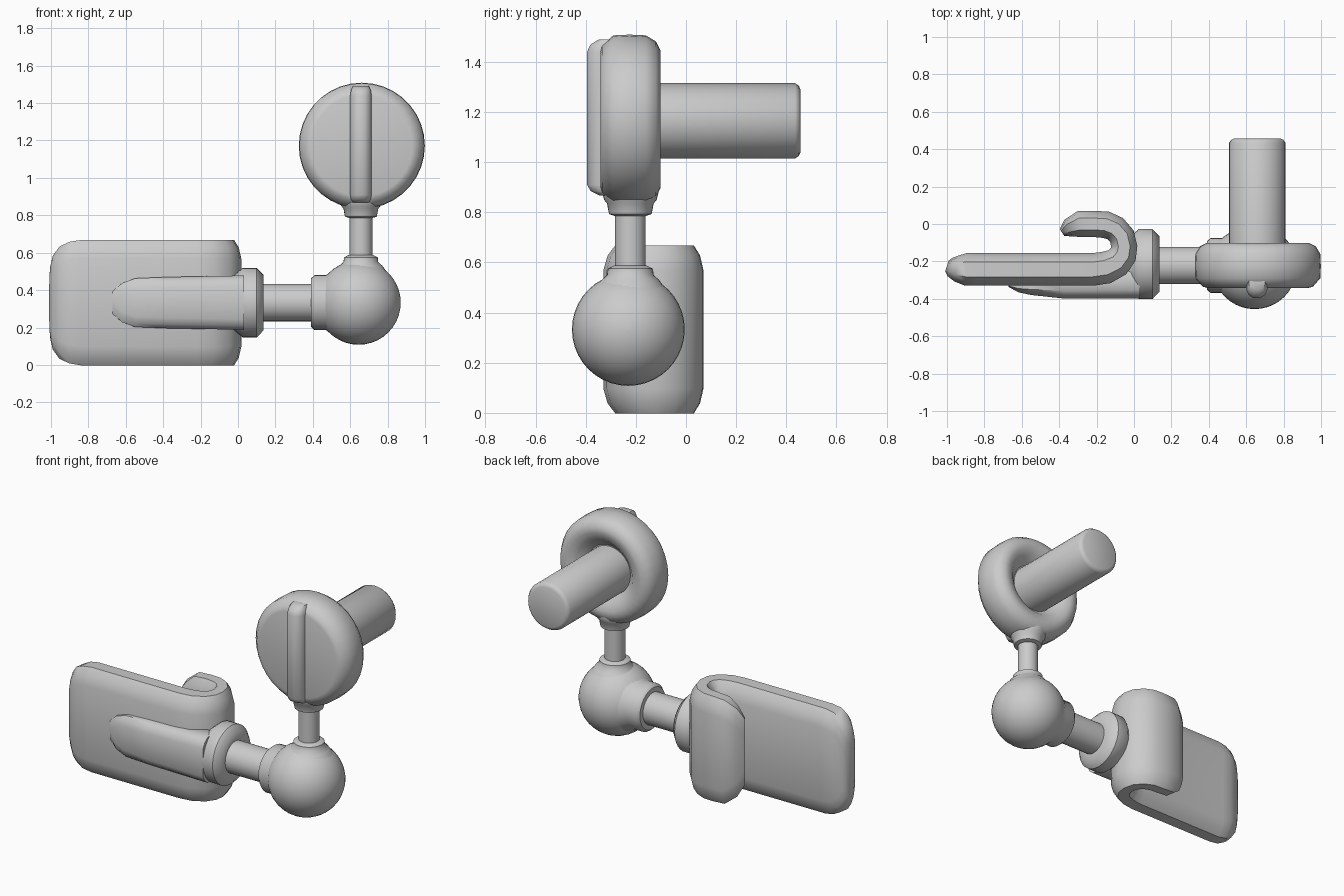
import bpy, bmesh
from math import cos, sin, pi
from mathutils import Vector

if "Cube" in bpy.data.objects:
    bpy.data.objects.remove(bpy.data.objects["Cube"])


def finish(name, bm, angle=45):
    bmesh.ops.recalc_face_normals(bm, faces=bm.faces)
    me = bpy.data.meshes.new(name)
    bm.to_mesh(me)
    bm.free()
    ob = bpy.data.objects.new(name, me)
    bpy.context.collection.objects.link(ob)
    bpy.ops.object.select_all(action='DESELECT')
    ob.select_set(True)
    bpy.context.view_layer.objects.active = ob
    bpy.ops.object.shade_smooth_by_angle(angle=angle * pi / 180)
    return ob


def loft(bm, rings):
    rings = [[bm.verts.new(p) for p in r] for r in rings]
    n = len(rings[0])
    for a, b in zip(rings, rings[1:]):
        for i in range(n):
            j = (i + 1) % n
            bm.faces.new((a[i], a[j], b[j], b[i]))
    bm.faces.new(rings[0])
    bm.faces.new(rings[-1])


def lathe(name, axis, centre, profile, seg=32):
    """Turn (position, radius) pairs around a line parallel to the given axis."""
    bm = bmesh.new()
    k = 'xyz'.index(axis)
    rings = []
    for pos, r in profile:
        ring = []
        for i in range(seg):
            a = 2 * pi * i / seg
            p = [0, 0, 0]
            p[k] = pos
            p[(k + 1) % 3] = centre[0] + r * cos(a)
            p[(k + 2) % 3] = centre[1] + r * sin(a)
            ring.append(p)
        rings.append(ring)
    loft(bm, rings)
    return finish(name, bm)


def strip(name, path, z, chamfer, inset):
    """Sweep a chamfered slab along (x, y, half thickness, half height) points."""
    bm = bmesh.new()
    pts = [Vector(p[:2]) for p in path]
    rings = []
    for i, (x, y, t, h) in enumerate(path):
        d = (pts[min(i + 1, len(pts) - 1)] - pts[max(i - 1, 0)]).normalized()
        n = Vector((-d.y, d.x))
        s, c = t * inset, h - chamfer
        section = [(t, c), (t * .8, h - chamfer * .4), (s, h), (-s, h), (-t * .8, h - chamfer * .4), (-t, c)]
        section += [(-u, -v) for u, v in section]
        rings.append([(x + n.x * u, y + n.y * u, z + v) for u, v in section])
    loft(bm, rings)
    return finish(name, bm)


Y, Z = -.222, .333     # line of the horizontal rod
X = .657               # line of the upright rod

# plate that curls back into a hook
strip('hooked_plate', [
    (-1, -.225, .03, .19), (-.985, -.23, .05, .25), (-.95, -.238, .07, .3),
    (-.9, -.243, .087, .325), (-.84, -.243, .087, .335), (-.22, -.243, .087, .335),
    (-.15, -.233, .087, .335), (-.09, -.205, .08, .335), (-.06, -.165, .075, .335),
    (-.052, -.12, .07, .335), (-.065, -.065, .07, .335), (-.1, -.025, .07, .335),
    (-.15, -.004, .072, .335), (-.21, 0, .07, .335), (-.29, 0, .07, .33),
    (-.35, -.022, .05, .28), (-.385, -.045, .022, .21)], Z, .1, .45)

# tapered front arm and its end collar
strip('front_arm', [
    (-.67, -.325, .012, .06), (-.62, -.325, .04, .105), (-.55, -.32, .06, .13),
    (-.38, -.315, .083, .137), (.03, -.305, .093, .145)], Z, .055, .5)
lathe('arm_collar', 'x', (Y + .008, Z), [
    (-.06, .12), (-.03, .14), (0, .165), (.025, .186), (.1, .186), (.135, .15), (.135, .09)])
lathe('horizontal_rod', 'x', (Y, Z), [(.05, .1), (.5, .1)])

# ball joint with sockets for both rods
lathe('ball_joint', 'x', (-.23, Z), [
    (.645 - .225 * cos(pi * i / 20), max(.002, .225 * sin(pi * i / 20))) for i in range(21)], 40)
lathe('ball_side_collar', 'x', (Y, Z), [
    (.39, .1), (.39, .13), (.41, .147), (.47, .147), (.51, .175), (.56, .18)])
lathe('ball_top_collar', 'z', (X, Y), [
    (.48, .15), (.53, .115), (.55, .093), (.575, .09), (.588, .065)])
lathe('upright_rod', 'z', (X, Y), [(.45, .061), (.95, .061)])
lathe('head_collar', 'z', (X, Y), [
    (.785, .06), (.793, .085), (.835, .093), (.85, .105), (.89, .115), (.93, .1)])

# round head, hollowed at the back around the peg
lathe('round_head', 'y', (1.172, X + .005), [
    (-.342, .27), (-.335, .295), (-.29, .334), (-.225, .337), (-.16, .334),
    (-.12, .31), (-.102, .275), (-.102, .245), (-.12, .2), (-.17, .15)], 36)
lathe('back_peg', 'y', (1.165, X + .002), [
    (-.22, .15), (.435, .15), (.45, .14), (.457, .125)])

# raised bar across the front of the head
bm = bmesh.new()
rings = []
for z, s in ((.868, .5), (.885, .85), (.91, 1), (1.44, 1), (1.47, .85), (1.49, .5)):
    rings.append([(X + u * (.5 + .5 * s), -.3 - v * s, z) for u, v in (
        (-.057, 0), (-.057, .05), (-.045, .078), (-.02, .095),
        (.02, .095), (.045, .078), (.057, .05), (.057, 0))])
loft(bm, rings)
finish('head_bar', bm)
